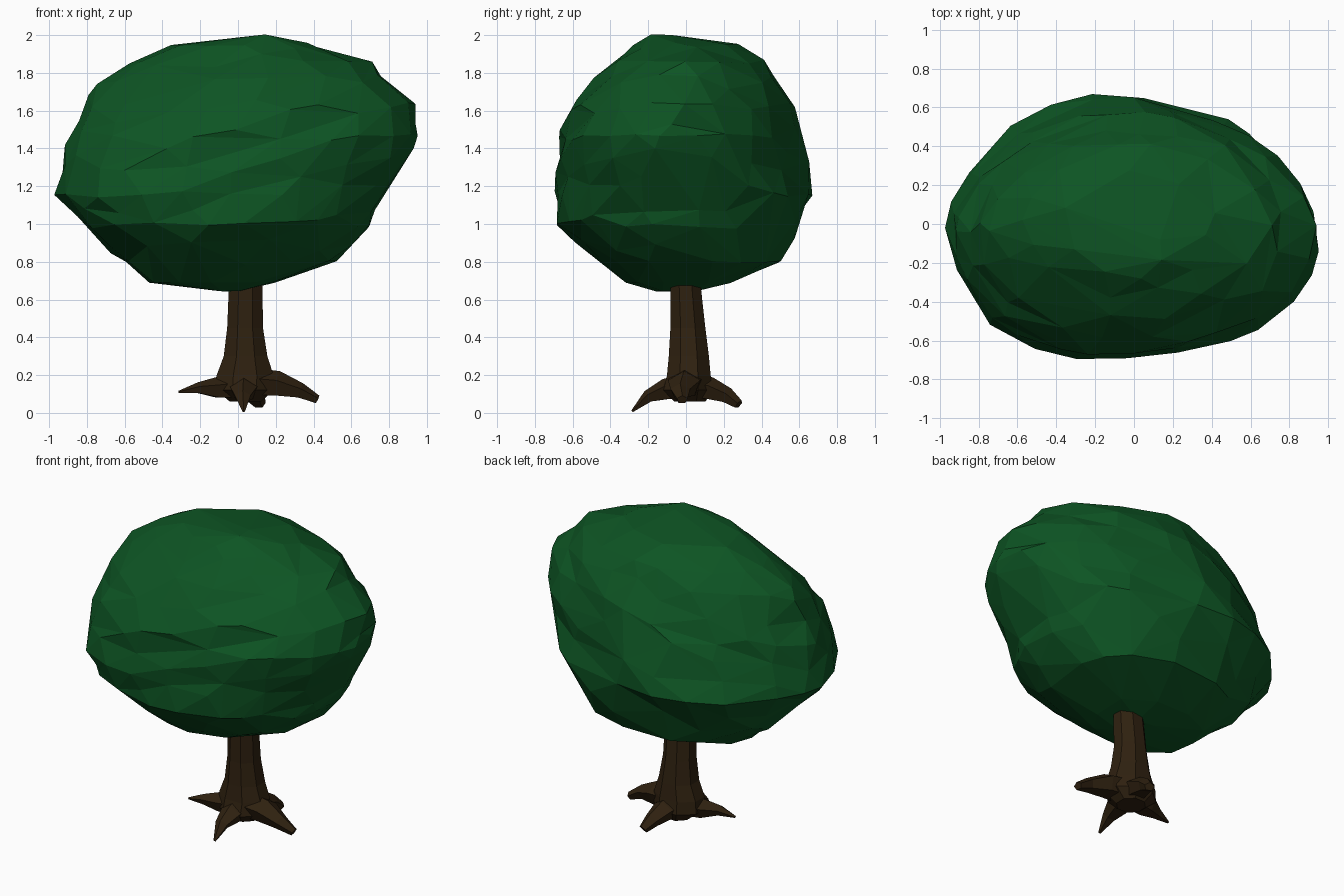
import bpy, bmesh, math
from mathutils import Vector, noise

cube = bpy.data.objects.get("Cube")
if cube:
    bpy.data.objects.remove(cube, do_unlink=True)


def material(name, colour):
    m = bpy.data.materials.new(name)
    m.use_nodes = True
    m.diffuse_color = colour
    bsdf = m.node_tree.nodes["Principled BSDF"]
    bsdf.inputs["Base Color"].default_value = colour
    bsdf.inputs["Roughness"].default_value = 0.9
    return m


leaf_green = material("leaf green", (0.004, 0.089, 0.017, 1))
bark_brown = material("bark brown", (0.028, 0.015, 0.005, 1))


def loft(name, rings, mat):
    """Skin a list of equal-length point rings and cap both ends."""
    bm = bmesh.new()
    loops = [[bm.verts.new(p) for p in ring] for ring in rings]
    n = len(loops[0])
    for a, b in zip(loops, loops[1:]):
        for i in range(n):
            j = (i + 1) % n
            bm.faces.new((a[i], a[j], b[j], b[i]))
    bm.faces.new(loops[0][::-1])
    bm.faces.new(loops[-1])
    bmesh.ops.recalc_face_normals(bm, faces=bm.faces)
    mesh = bpy.data.meshes.new(name)
    bm.to_mesh(mesh)
    bm.free()
    mesh.materials.append(mat)
    obj = bpy.data.objects.new(name, mesh)
    bpy.context.collection.objects.link(obj)
    return obj


def oval(z, x0, x1, y0, y1, n, power=2.0, fullness=(0, 0, 0, 0)):
    """Horizontal superellipse ring; fullness swells or trims each quadrant."""
    ring = []
    for i in range(n):
        a = math.tau * (i + 0.5) / n
        c, s = math.cos(a), math.sin(a)
        k = (abs(c) ** power + abs(s) ** power) ** (-1 / power)
        k *= 1 + fullness[int(4 * a / math.tau)] * abs(math.sin(2 * a))
        ring.append(Vector(((x0 + x1) / 2 + (x1 - x0) / 2 * c * k,
                            (y0 + y1) / 2 + (y1 - y0) / 2 * s * k, z)))
    return ring


def mix(a, b, t):
    return [p + (q - p) * t for p, q in zip(a, b)]


# Quadrant fullness (back left, back right, front right, front left) by height
low_full, mid_full, high_full = (0.09, 0, 0.03, 0), (-0.03, -0.09, 0.01, 0.02), (-0.10, -0.08, -0.08, 0)


def fullness_at(z):
    if z < 1.3:
        return mix(low_full, mid_full, max(0, (z - 0.8) / 0.5))
    return mix(mid_full, high_full, min(1, (z - 1.3) / 0.5))


# Canopy: leaning profile as height, x extents, y extents
profile = [
    (0.645, -0.14, 0.02, -0.16, 0.06), (0.69, -0.46, 0.20, -0.32, 0.24),
    (0.80, -0.61, 0.51, -0.45, 0.49), (1.00, -0.84, 0.71, -0.67, 0.60),
    (1.15, -0.965, 0.79, -0.69, 0.68), (1.30, -0.95, 0.87, -0.68, 0.64),
    (1.47, -0.91, 0.96, -0.67, 0.62), (1.62, -0.82, 0.91, -0.61, 0.57),
    (1.75, -0.71, 0.83, -0.50, 0.51), (1.86, -0.58, 0.70, -0.39, 0.43),
    (1.95, -0.37, 0.41, -0.28, 0.28), (2.00, 0.08, 0.18, -0.19, -0.08),
]
rings = []
for low, high in zip(profile, profile[1:]):
    for step in range(3):
        row = mix(low, high, step / 3)
        rings.append(oval(*row, 64, 2.12, fullness_at(row[0])))
rings.append(oval(*profile[-1], 64))

# Rising streaks of foliage: noise stretched along a sloping direction
core = Vector((0, 0, 1.3))
for ring in rings:
    for p in ring:
        slope = p.z - 0.3 * p.x
        streak = noise.noise(Vector((p.x * 1.6, p.y * 2.2, slope * 6.5))) - 0.1
        lump = noise.noise(Vector((p.x * 3, p.y * 3, p.z * 3 + 7)))
        edge = min(1, (2.0 - p.z) / 0.15, (p.z - 0.64) / 0.15)
        out = (p - core) * (0.05 * streak + 0.015 * lump) * edge
        p += Vector((out.x, out.y, out.z * 0.5))

canopy = loft("canopy", rings, leaf_green)
facets = canopy.modifiers.new("facets", "DECIMATE")
facets.ratio = 0.085

# Trunk: flares out toward the roots
trunk_profile = [
    (0.06, -0.05, 0.13, -0.07, 0.11), (0.12, -0.13, 0.20, -0.13, 0.15),
    (0.20, -0.125, 0.20, -0.11, 0.14), (0.30, -0.085, 0.165, -0.10, 0.13),
    (0.45, -0.065, 0.14, -0.09, 0.11), (0.80, -0.05, 0.135, -0.09, 0.07),
]
loft("trunk", [oval(*row, 8) for row in trunk_profile], bark_brown)


def root(name, points, radii):
    """Tapering five-sided root, flattened a little, along a path."""
    rings = []
    for i, p in enumerate(points):
        ahead = Vector(points[min(i + 1, len(points) - 1)])
        behind = Vector(points[max(i - 1, 0)])
        side = (ahead - behind).cross(Vector((0, 0, 1))).normalized()
        up = side.cross(ahead - behind).normalized()
        rings.append([Vector(p) + radii[i] * (side * math.cos(a) + up * 0.8 * math.sin(a))
                      for a in (math.pi / 2 + math.tau * k / 5 for k in range(5))])
    loft(name, rings, bark_brown)


root("root_left", [(0.06, 0.0, 0.16), (0.21, -0.01, 0.15), (0.33, -0.03, 0.115), (0.42, -0.02, 0.07)],
     [0.1, 0.09, 0.055, 0.03])
root("root_right", [(0.02, 0.0, 0.14), (-0.11, -0.02, 0.13), (-0.21, -0.05, 0.13), (-0.315, -0.06, 0.11)],
     [0.09, 0.075, 0.04, 0.008])
root("root_front", [(0.04, 0.0, 0.14), (0.03, -0.11, 0.12), (0.025, -0.2, 0.085), (0.03, -0.285, 0.008)],
     [0.09, 0.075, 0.045, 0.008])
root("root_back", [(0.04, 0.0, 0.14), (0.07, 0.13, 0.125), (0.09, 0.22, 0.09), (0.115, 0.28, 0.045)],
     [0.09, 0.08, 0.055, 0.033])
